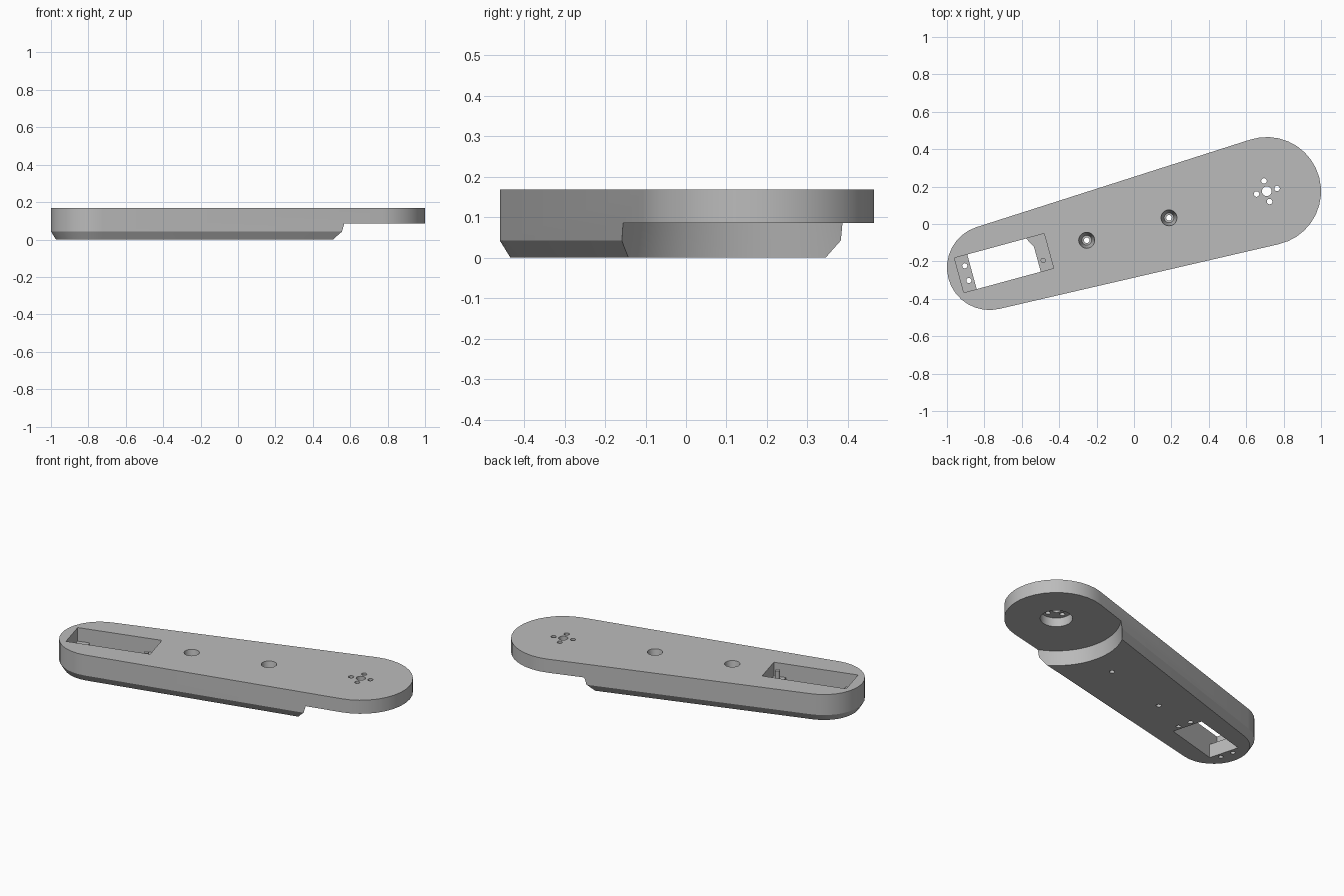
import bpy, bmesh, math
from mathutils import Matrix

if "Cube" in bpy.data.objects:
    bpy.data.objects.remove(bpy.data.objects["Cube"])

HUB = (0.71, 0.175, 0.29)        # x, y, radius of the wide end
TAIL = (-0.773, -0.233, 0.227)   # x, y, radius of the narrow end
TOP, PLATE = 0.168, 0.085        # top height, underside of the thin end
TILT = math.radians(15.2)

grey = bpy.data.materials.new("plain grey")
grey.diffuse_color = (0.5, 0.5, 0.5, 1)
grey.use_nodes = True
grey.node_tree.nodes["Principled BSDF"].inputs["Base Color"].default_value = grey.diffuse_color


def loft(name, rings):
    """Solid through closed rings that share a point count, bottom to top."""
    bm = bmesh.new()
    rows = [[bm.verts.new(p) for p in r] for r in rings]
    n = len(rows[0])
    for a, b in zip(rows, rows[1:]):
        for i in range(n):
            j = (i + 1) % n
            bm.faces.new((a[i], a[j], b[j], b[i]))
    bm.faces.new(rows[0][::-1])
    bm.faces.new(rows[-1])
    me = bpy.data.meshes.new(name)
    bm.to_mesh(me)
    bm.free()
    ob = bpy.data.objects.new(name, me)
    bpy.context.collection.objects.link(ob)
    me.materials.append(grey)
    return ob


def outline(z, inset):
    """Two end arcs joined by their tangent lines."""
    dx, dy = HUB[0] - TAIL[0], HUB[1] - TAIL[1]
    axis = math.atan2(dy, dx)
    half = math.pi / 2 + math.asin((HUB[2] - TAIL[2]) / math.hypot(dx, dy))
    pts = []
    for (x, y, r), a0, a1, n in ((HUB, axis - half, axis + half, 18),
                                 (TAIL, axis + half, axis + 2 * math.pi - half, 16)):
        for i in range(n + 1):
            a = a0 + (a1 - a0) * i / n
            pts.append((x + (r - inset) * math.cos(a), y + (r - inset) * math.sin(a), z))
    return pts


def circle(x, y, z, r, n):
    return [(x + r * math.cos(2 * math.pi * i / n),
             y + r * math.sin(2 * math.pi * i / n), z) for i in range(n)]


# Main body with a chamfered lower rim
arm = loft("arm_body", [outline(0, 0.026), outline(0.042, 0), outline(TOP, 0)])


def cut(rings):
    cutter = loft("cutter", rings)
    cutter.hide_render = True
    mod = arm.modifiers.new("cut", 'BOOLEAN')
    mod.operation, mod.solver, mod.object = 'DIFFERENCE', 'EXACT', cutter
    bpy.context.view_layer.objects.active = arm
    bpy.ops.object.modifier_apply(modifier=mod.name)
    bpy.data.objects.remove(cutter)


def drill(x, y, z0, r0, z1, r1, n=20):
    cut([circle(x, y, z0, r0, n), circle(x, y, z1, r1, n)])


def box(length, width, z0, z1):
    m = Matrix.Translation((-0.695, -0.209, 0)) @ Matrix.Rotation(TILT, 4, 'Z')
    corners = ((-1, -1), (1, -1), (1, 1), (-1, 1))
    cut([[m @ Matrix.Translation((sx * length / 2, sy * width / 2, z)).translation
          for sx, sy in corners] for z in (z0, z1)])


# Round clearance under the wide end, and the disc recess inside it
drill(HUB[0], HUB[1], -0.02, 0.379, PLATE, 0.36, 64)
drill(HUB[0], HUB[1], 0.05, 0.09, 0.14, 0.09, 32)

# Hub hole and four small screw holes around it
drill(HUB[0], HUB[1], 0.1, 0.026, 0.3, 0.026)
for k in range(4):
    a = TILT + k * math.pi / 2
    drill(HUB[0] + 0.057 * math.cos(a), HUB[1] + 0.057 * math.sin(a),
          0.1, 0.015, 0.3, 0.015, 16)

# Two countersunk bolt holes
for x, y in ((0.187, 0.033), (-0.253, -0.087)):
    drill(x, y, -0.1, 0.015, 0.3, 0.015)
    drill(x, y, 0.06, 0.026, 0.178, 0.0445)

# Rectangular pocket with a ledge at each end and an open window
box(0.497, 0.192, PLATE, 0.3)
box(0.355, 0.192, -0.1, 0.2)

# Ledge screw holes
c, s = math.cos(TILT), math.sin(TILT)
for u in (-0.206, 0.206):
    for v in (-0.041, 0.041):
        drill(-0.695 + u * c - v * s, -0.209 + u * s + v * c,
              -0.1, 0.014, 0.15, 0.014, 16)

# Smooth round walls, crisp edges
bpy.ops.object.select_all(action='DESELECT')
arm.select_set(True)
bpy.context.view_layer.objects.active = arm
bpy.ops.object.shade_smooth_by_angle(angle=math.radians(30))
